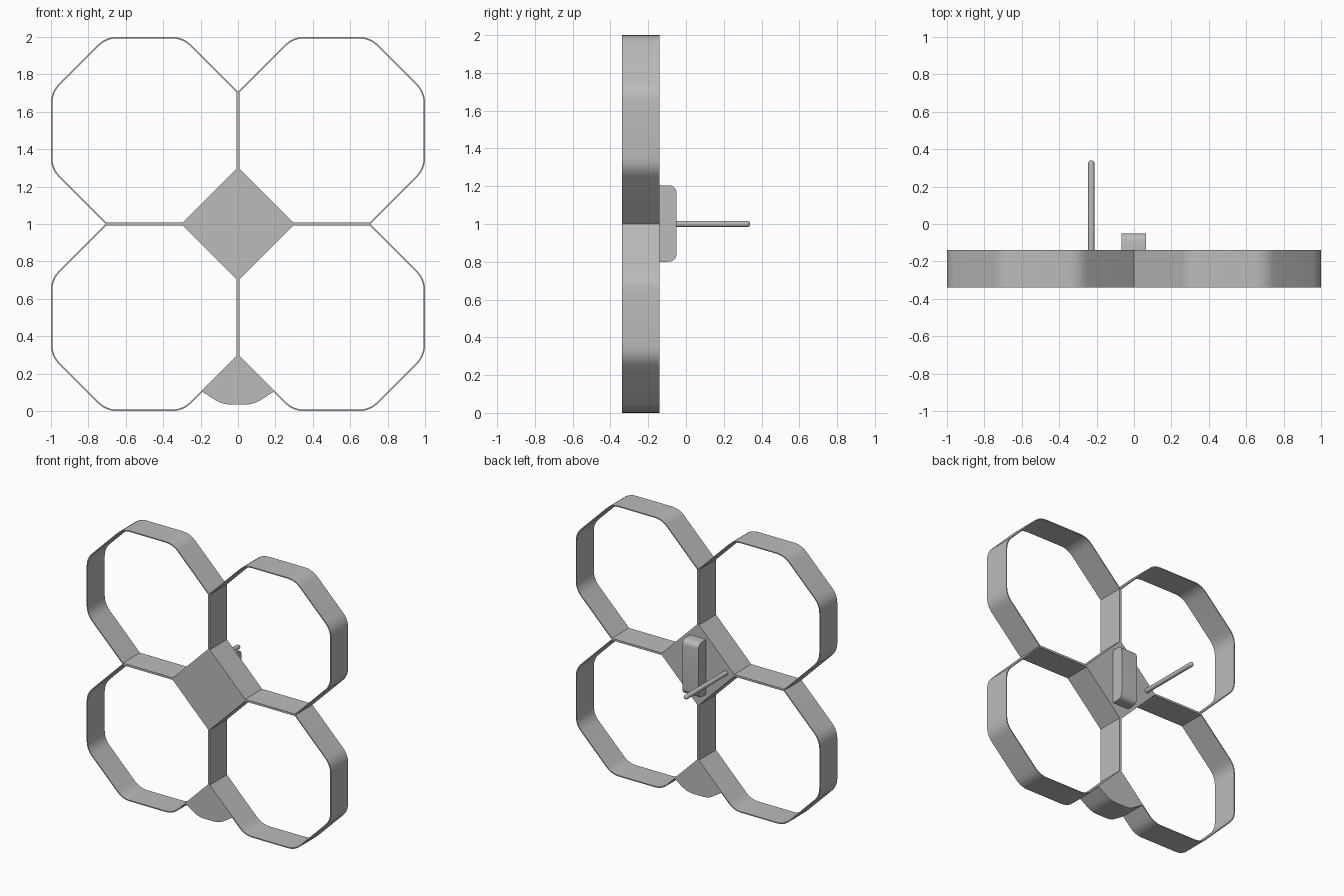
import bpy, bmesh, math
from mathutils import Vector, Matrix

cube = bpy.data.objects.get("Cube")
if cube:
    bpy.data.objects.remove(cube, do_unlink=True)

grey = bpy.data.materials.new("matt grey")
grey.use_nodes = True
colour = (0.5, 0.5, 0.5, 1)
grey.diffuse_color = colour
grey.node_tree.nodes["Principled BSDF"].inputs["Base Color"].default_value = colour

FRONT, BACK = -0.34, -0.14
A = 0.293          # cut-off corner of each octagon


def finish(name, bm):
    bmesh.ops.recalc_face_normals(bm, faces=bm.faces)
    mesh = bpy.data.meshes.new(name)
    bm.to_mesh(mesh)
    bm.free()
    mesh.materials.append(grey)
    ob = bpy.data.objects.new(name, mesh)
    bpy.context.collection.objects.link(ob)
    bpy.ops.object.select_all(action='DESELECT')
    ob.select_set(True)
    bpy.context.view_layer.objects.active = ob
    bpy.ops.object.shade_smooth_by_angle(angle=math.radians(30))
    return ob


def rounded(corners, steps=5):
    """Closed outline from (u, v, trim); trim > 0 rounds that corner."""
    out = []
    for i, (u, v, trim) in enumerate(corners):
        p = Vector((u, v))
        if not trim:
            out.append(p)
            continue
        a = p + (Vector(corners[i - 1][:2]) - p).normalized() * trim
        b = p + (Vector(corners[(i + 1) % len(corners)][:2]) - p).normalized() * trim
        for k in range(steps + 1):
            t = k / steps
            out.append(a * (1 - t) ** 2 + p * 2 * t * (1 - t) + b * t * t)
    return out


def prism(name, outline, place, depth):
    bm = bmesh.new()
    face = bm.faces.new([bm.verts.new(place(p)) for p in outline])
    ext = bmesh.ops.extrude_face_region(bm, geom=[face])
    moved = [g for g in ext["geom"] if isinstance(g, bmesh.types.BMVert)]
    bmesh.ops.translate(bm, verts=moved, vec=depth)
    return finish(name, bm)


def front_place(p):
    return Vector((p.x, FRONT, p.y))


# Four thin octagonal hoops, rounded only at the outer corners
R = 0.06
octagon = rounded([(A, 0, 0), (1 - A, 0, 0), (1, A, R), (1, 1 - A, R),
                   (1 - A, 1, R), (A, 1, R), (0, 1 - A, 0), (0, A, 0)])
centre = Vector((0.5, 0.5))
inner = [centre + (p - centre) * 0.985 for p in octagon]
n = len(octagon)
for side, sx in (("left", 1), ("right", -1)):
    for level, sz in (("upper", 1), ("lower", -1)):
        bm = bmesh.new()
        loops = [[bm.verts.new((sx * p.x, y, 1 + sz * p.y)) for p in line]
                 for line, y in ((octagon, FRONT), (octagon, BACK), (inner, BACK), (inner, FRONT))]
        for k in range(4):
            a, b = loops[k], loops[(k + 1) % 4]
            for i in range(n):
                j = (i + 1) % n
                bm.faces.new((a[i], a[j], b[j], b[i]))
        finish(f"{level}_{side}_hoop", bm)

# Solid diamond hub between the hoops
depth = Vector((0, BACK - FRONT, 0))
prism("centre_hub", [Vector(c) for c in ((0, 1 - A), (A, 1), (0, 1 + A), (-A, 1))],
      front_place, depth)

# Fan-shaped foot wedged between the lower hoops
foot = rounded([(0, A, 0), (-0.19, A - 0.19, 0), (-0.085, 0.035, 0.045),
                (0.085, 0.035, 0.045), (0.19, A - 0.19, 0)])
prism("lower_foot", foot, front_place, depth)

# Rounded block on the back of the hub
block = rounded([(BACK, 0.8, 0), (-0.05, 0.8, 0.045), (-0.05, 1.205, 0.045), (BACK, 1.205, 0)])
prism("back_block", block, lambda p: Vector((-0.067, p.x, p.y)), Vector((0.132, 0, 0)))

# Round-ended rod pointing backwards, as a lathed profile
r, tip = 0.017, 0.34
profile = [(0, BACK), (r, BACK), (r, tip - r)]
profile += [(r * math.cos(k * math.pi / 8), tip - r + r * math.sin(k * math.pi / 8)) for k in (1, 2, 3)]
profile.append((0, tip))
bm = bmesh.new()
verts = [bm.verts.new((-0.228 + x, y, 1.0)) for x, y in profile]
edges = [bm.edges.new(pair) for pair in zip(verts, verts[1:])]
bmesh.ops.spin(bm, geom=verts + edges, cent=(-0.228, 0, 1.0), axis=(0, 1, 0),
               angle=math.tau, steps=20, use_duplicate=False)
bmesh.ops.remove_doubles(bm, verts=bm.verts, dist=0.0001)
finish("rear_rod", bm)
